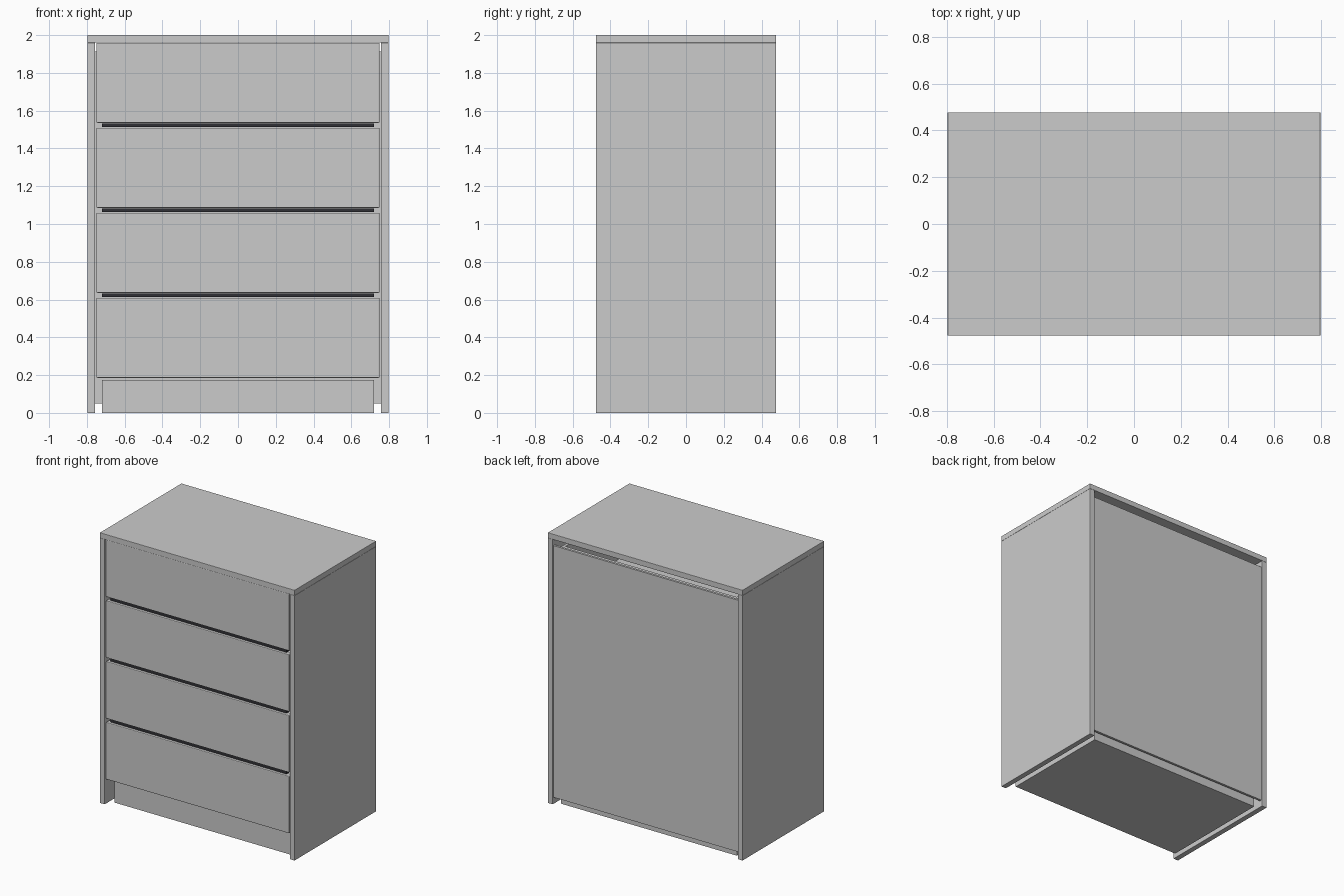
import bpy

if "Cube" in bpy.data.objects:
    bpy.data.objects.remove(bpy.data.objects["Cube"])


def box(name, x, y, z, bevel=0.0, mat=None):
    """Box from (min, max) ranges on each axis, with an optional small bevel."""
    bpy.ops.mesh.primitive_cube_add(
        size=1, location=[(a + b) / 2 for a, b in (x, y, z)])
    ob = bpy.context.object
    ob.name = name
    ob.scale = [b - a for a, b in (x, y, z)]
    bpy.ops.object.transform_apply(location=False, rotation=False, scale=True)
    if bevel:
        mod = ob.modifiers.new("edge_bevel", 'BEVEL')
        mod.width = bevel
        mod.segments = 2
    if mat:
        ob.data.materials.append(mat)
    return ob


dark = bpy.data.materials.new("dark_grip")
dark.diffuse_color = (0.03, 0.03, 0.035, 1)
dark.use_nodes = True
dark.node_tree.nodes["Principled BSDF"].inputs["Base Color"].default_value = dark.diffuse_color

W, D, H, T = 0.797, 0.477, 2.0, 0.04   # half width, half depth, height, board
INNER = W - T

# Carcass: top board, two side boards, thin back board, recessed plinth
box("top_board", (-W, W), (-D, D), (H - T, H), 0.002)
for side, s in (("left", -1), ("right", 1)):
    xs = sorted((s * INNER, s * W))
    box(side + "_side", xs, (-D, D), (0, H - T), 0.002)
box("back_board", (-INNER, INNER), (D - 0.025, D - 0.008), (0.05, 1.912))
box("plinth", (-0.72, 0.72), (-0.415, 0.435), (0, 0.175))

# Four drawers: front panel and an open tray behind it
PITCH, FH = 0.45, 0.423
FY = -D + 0.004
for i in range(4):
    z = 0.186 + i * PITCH
    n = f"drawer_{i + 1}_"
    box(n + "front", (-0.75, 0.75), (FY, FY + 0.04), (z, z + FH), 0.005)
    tz = (z + 0.03, z + FH - 0.06)
    y0, y1 = FY + 0.04, 0.43
    box(n + "bottom", (-0.70, 0.70), (y0, y1 - 0.02), (z + 0.01, z + 0.03))
    box(n + "back", (-0.70, 0.70), (y1 - 0.02, y1), (z + 0.01, tz[1]))
    for side, s in (("left", -1), ("right", 1)):
        box(n + side, sorted((s * 0.70, s * 0.72)), (y0, y1), (z + 0.01, tz[1]))
    # Dark grip strip in the gap above each of the lower three drawers
    if i < 3:
        box(n + "grip", (-0.72, 0.72), (FY + 0.012, FY + 0.06),
            (z + FH + 0.004, z + PITCH - 0.004), mat=dark)
